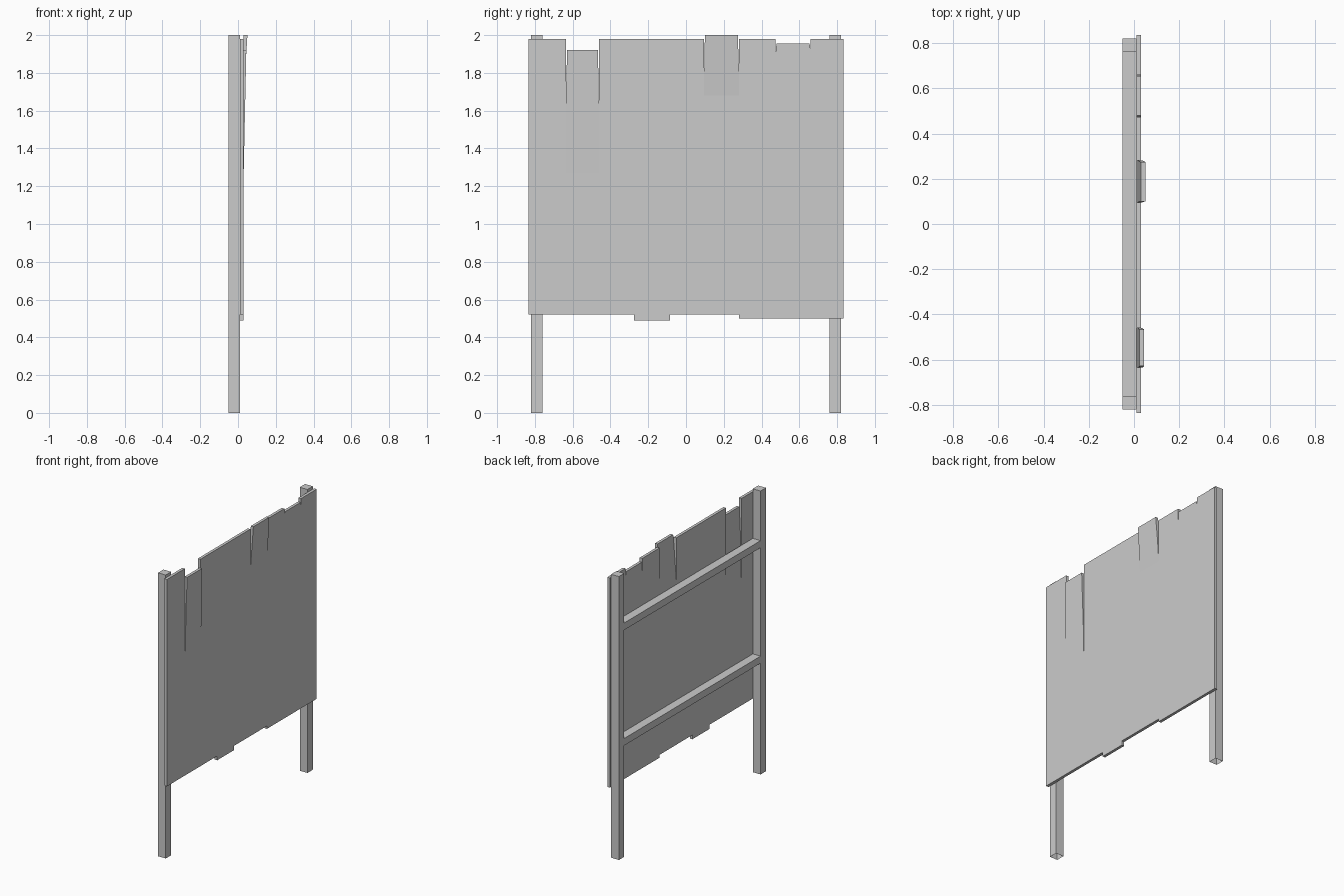
import bpy, bmesh

if "Cube" in bpy.data.objects:
    bpy.data.objects.remove(bpy.data.objects["Cube"])

BACK, MID, FRONT = -0.05, 0.01, 0.03   # x of frame back, frame/board joint, board face


def finish(name, bm):
    bmesh.ops.recalc_face_normals(bm, faces=bm.faces[:])
    me = bpy.data.meshes.new(name)
    bm.to_mesh(me)
    bm.free()
    ob = bpy.data.objects.new(name, me)
    bpy.context.collection.objects.link(ob)
    return ob


def loft(name, rings, open_bottom=False):
    """Stack of rectangles (z, x0, x1, y0, y1) joined from bottom to top."""
    bm = bmesh.new()
    loops = [[bm.verts.new(p) for p in
              ((x0, y0, z), (x1, y0, z), (x1, y1, z), (x0, y1, z))]
             for z, x0, x1, y0, y1 in rings]
    for a, b in zip(loops, loops[1:]):
        for i in range(4):
            j = (i + 1) % 4
            bm.faces.new((a[i], a[j], b[j], b[i]))
    bm.faces.new(loops[-1])
    if not open_bottom:
        bm.faces.new(loops[0][::-1])
    return finish(name, bm)


def board(name, y0, y1, bottom, top, bend=None, lean=0.0, split0=None, split1=None, gap=0.006):
    """Board whose upper part can lean forward and split from its neighbours."""
    def ramp(z, start, amount):
        return 0.0 if start is None or z <= start else amount * (z - start) / (top - start)
    levels = sorted({bottom, top} | {v for v in (bend, split0, split1) if v})
    rings = []
    for z in levels:
        d = ramp(z, bend, lean)
        rings.append((z, MID + d, FRONT + d,
                      y0 + ramp(z, split0, gap), y1 - ramp(z, split1, gap)))
    return loft(name, rings)


# Posts, open underneath
for side, y in (("front", -0.79), ("back", 0.79)):
    loft(f"{side}_post", [(z, BACK, MID, y - 0.03, y + 0.03) for z in (0, 2)], True)

# Cross rails between the posts
for name, z in (("lower_rail", 0.785), ("upper_rail", 1.60)):
    loft(name, [(h, BACK, MID, -0.76, 0.76) for h in (z, z + 0.05)])

# Boards: bottom, top, then bend height, lean and split starts for the loose ones
edges = [-0.835, -0.635, -0.46, -0.275, -0.085, 0.094, 0.28, 0.473, 0.66, 0.835]
specs = [
    (0.52, 1.98),
    (0.52, 1.92, 1.27, 0.014, 1.72, 1.53),
    (0.52, 1.98),
    (0.49, 1.98),
    (0.52, 1.98),
    (0.52, 2.00, 1.68, 0.02, 1.69, 1.83),
    (0.50, 1.98),
    (0.50, 1.955, None, 0.0, 1.89, 1.92),
    (0.50, 1.98),
]
for i, spec in enumerate(specs):
    board(f"board_{i + 1}", edges[i], edges[i + 1], *spec)
